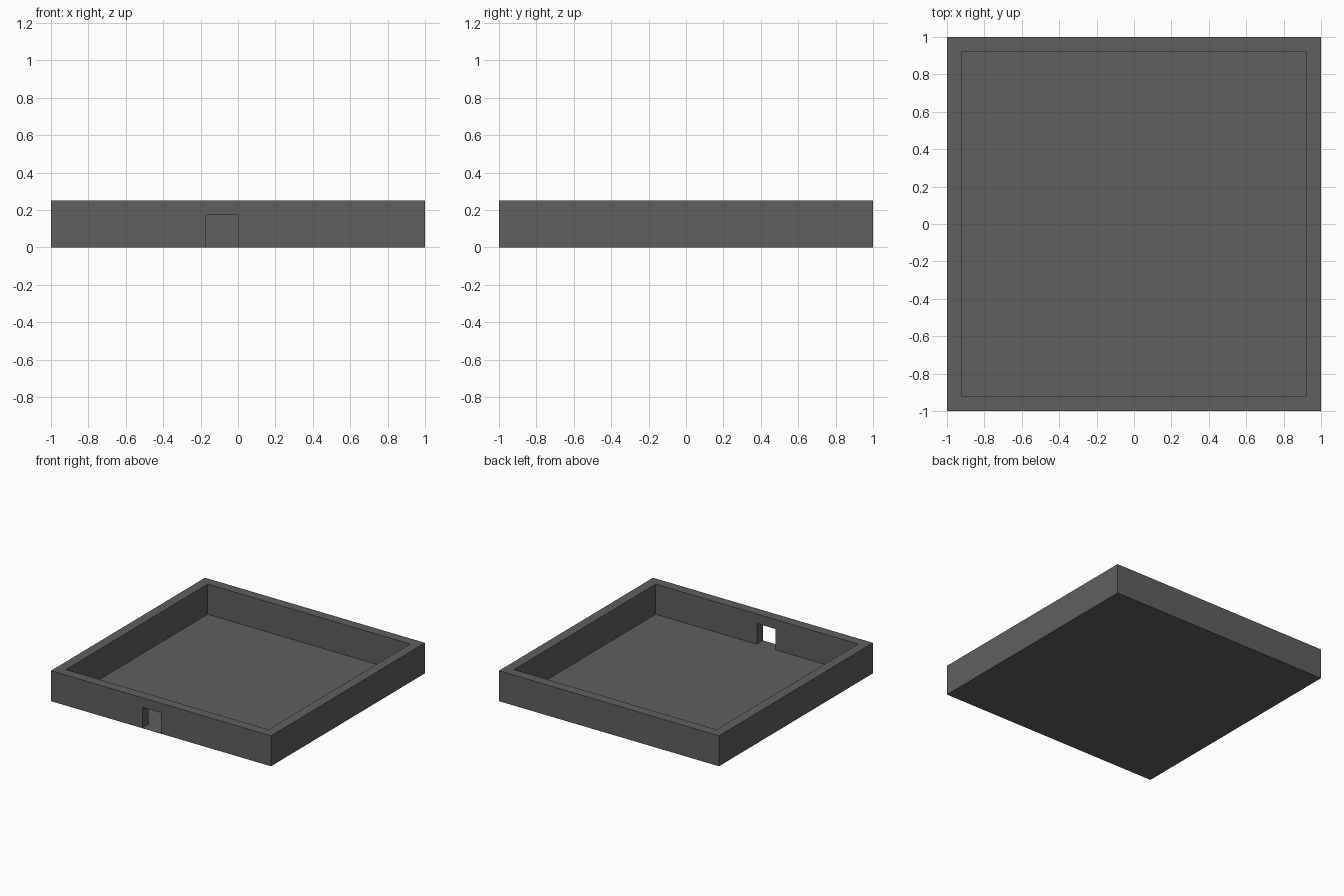
import bpy

if "Cube" in bpy.data.objects:
    bpy.data.objects.remove(bpy.data.objects["Cube"], do_unlink=True)

HEIGHT = 0.25
WALL = 0.08
FLOOR = 0.002
DOOR_LEFT, DOOR_RIGHT, DOOR_TOP = -0.17, 0.0, 0.172

grey = bpy.data.materials.new("dark grey")
grey.use_nodes = True
colour = (0.115, 0.115, 0.115, 1)
grey.diffuse_color = colour
grey.node_tree.nodes["Principled BSDF"].inputs["Base Color"].default_value = colour


def box(name, low, high):
    """Axis-aligned box between two corners."""
    centre = [(a + b) / 2 for a, b in zip(low, high)]
    bpy.ops.mesh.primitive_cube_add(size=1, location=centre)
    obj = bpy.context.object
    obj.name = name
    obj.scale = [b - a for a, b in zip(low, high)]
    bpy.ops.object.transform_apply(location=True, rotation=False, scale=True)
    obj.data.materials.append(grey)
    return obj


def cut(target, cutter):
    """Subtract the cutter from the target and discard it."""
    cutter.hide_render = True
    mod = target.modifiers.new("cut", "BOOLEAN")
    mod.operation = "DIFFERENCE"
    mod.solver = "EXACT"
    mod.object = cutter
    bpy.context.view_layer.objects.active = target
    bpy.ops.object.modifier_apply(modifier=mod.name)
    bpy.data.objects.remove(cutter, do_unlink=True)


# Square enclosure: thin floor and four walls
enclosure = box("walled_enclosure", (-1, -1, 0), (1, 1, HEIGHT))
inner = 1 - WALL
cut(enclosure, box("cavity_cutter", (-inner, -inner, FLOOR), (inner, inner, HEIGHT + 1)))

# Doorway through the front wall, level with the floor
cut(enclosure, box("doorway_cutter", (DOOR_LEFT, -1.1, FLOOR), (DOOR_RIGHT, -inner + 0.1, DOOR_TOP)))
